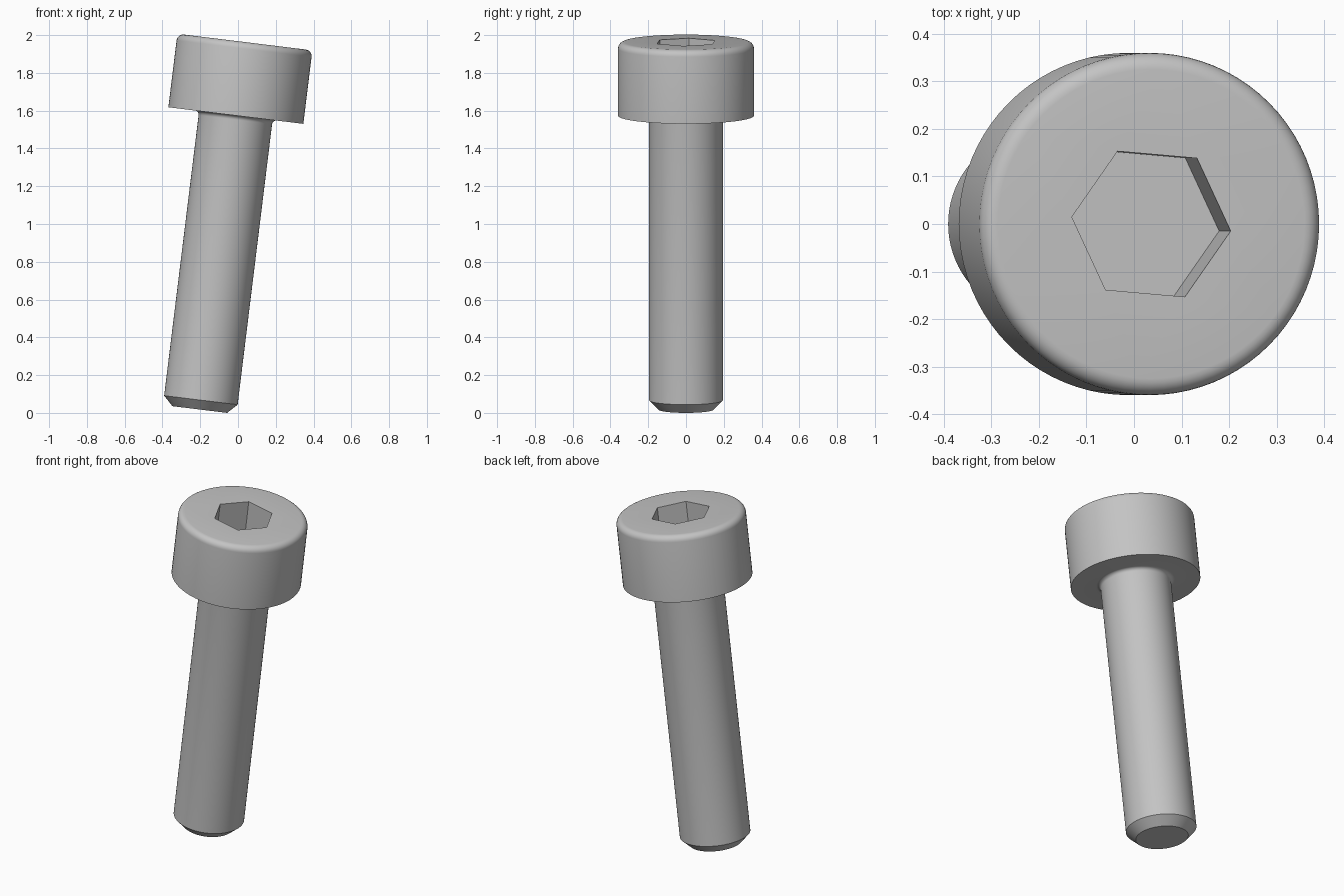
import bpy, bmesh
from math import sin, cos, pi, radians
from mathutils import Matrix, Vector

cube = bpy.data.objects.get("Cube")
if cube:
    bpy.data.objects.remove(cube, do_unlink=True)

SIDES = 80
SHANK_R, SHANK_LEN, CHAMFER = 0.196, 1.568, 0.05
HEAD_R, HEAD_H, ROUND, NECK = 0.36, 0.392, 0.035, 0.022
HEX_R, HEX_DEPTH = 0.169, 0.2
TOP = SHANK_LEN + HEAD_H

steel = bpy.data.materials.new("steel grey")
steel.use_nodes = True
grey = (0.55, 0.55, 0.55, 1)
steel.diffuse_color = grey
steel.node_tree.nodes["Principled BSDF"].inputs["Base Color"].default_value = grey


def arc(cx, cz, r, start, end, steps=6):
    """Points (radius, height) along a rounded corner, angles in degrees."""
    angles = [radians(start + (end - start) * i / steps) for i in range(steps + 1)]
    return [(cx + r * cos(a), cz + r * sin(a)) for a in angles]


def ring(bm, r, z, sides, turn=0):
    return [bm.verts.new((r * cos(2 * pi * i / sides + turn),
                          r * sin(2 * pi * i / sides + turn), z))
            for i in range(sides)]


def bridge(bm, a, b):
    n = len(a)
    for i in range(n):
        j = (i + 1) % n
        bm.faces.new((a[i], a[j], b[j], b[i]))


# Outer profile: chamfered tip, shank, neck fillet, head with rounded rim
profile = [(SHANK_R - CHAMFER, 0), (SHANK_R, CHAMFER)]
profile += arc(SHANK_R + NECK, SHANK_LEN - NECK, NECK, 180, 90)
profile += [(HEAD_R, SHANK_LEN)]
profile += arc(HEAD_R - ROUND, TOP - ROUND, ROUND, 0, 90)

bm = bmesh.new()
rings = [ring(bm, r, z, SIDES) for r, z in profile]
for lower, upper in zip(rings, rings[1:]):
    bridge(bm, lower, upper)
bm.faces.new(rings[0][::-1])

# Hexagonal socket sunk into the head
hex_top = ring(bm, HEX_R, TOP, 6, radians(-5))
hex_floor = ring(bm, HEX_R, TOP - HEX_DEPTH, 6, radians(-5))
bridge(bm, hex_top, hex_floor)
bm.faces.new(hex_floor)

# Flat head face between rim and socket
border = [e for e in bm.edges if len(e.link_faces) == 1]
bmesh.ops.triangle_fill(bm, edges=border, use_beauty=True, normal=Vector((0, 0, 1)))
bmesh.ops.recalc_face_normals(bm, faces=bm.faces[:])

# Lean the whole screw towards +x
lean = Matrix.Translation((-0.2025, 0, 0.0178)) @ Matrix.Rotation(radians(7), 4, 'Y')
bmesh.ops.transform(bm, matrix=lean, verts=bm.verts[:])

mesh = bpy.data.meshes.new("socket_head_screw")
bm.to_mesh(mesh)
bm.free()
mesh.materials.append(steel)
screw = bpy.data.objects.new("socket_head_screw", mesh)
bpy.context.collection.objects.link(screw)

bpy.ops.object.select_all(action='DESELECT')
screw.select_set(True)
bpy.context.view_layer.objects.active = screw
bpy.ops.object.shade_smooth_by_angle(angle=radians(30))
